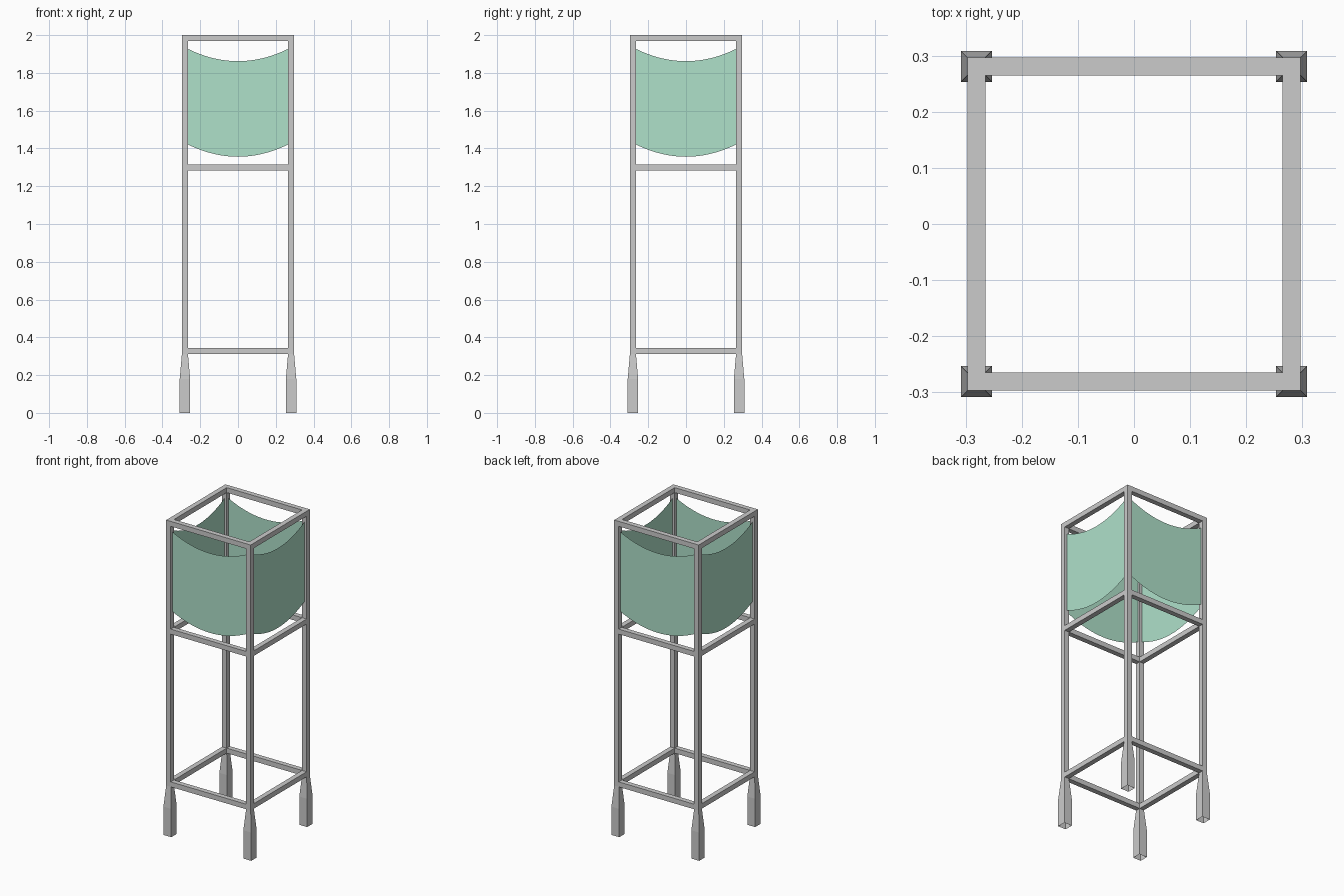
import bpy, bmesh
from math import pi
from mathutils import Matrix, Vector

if "Cube" in bpy.data.objects:
    bpy.data.objects.remove(bpy.data.objects["Cube"])

C = 0.281      # post centre line
H = 0.016      # half width of the square tube
IN = C - H     # inner face of the posts


def make_object(name, bm, material=None):
    bmesh.ops.recalc_face_normals(bm, faces=bm.faces)
    mesh = bpy.data.meshes.new(name)
    bm.to_mesh(mesh)
    bm.free()
    obj = bpy.data.objects.new(name, mesh)
    bpy.context.collection.objects.link(obj)
    if material:
        mesh.materials.append(material)
    return obj


def leg(name, sx, sy):
    # square tube with a thicker tapered foot, open underneath
    bm = bmesh.new()
    rings = []
    for z, h in ((0, 0.0275), (0.18, 0.0275), (0.312, H), (2.0, H)):
        rings.append([bm.verts.new((sx * C + a * h, sy * C + b * h, z))
                      for a, b in ((-1, -1), (1, -1), (1, 1), (-1, 1))])
    for lo, hi in zip(rings, rings[1:]):
        for i in range(4):
            j = (i + 1) % 4
            bm.faces.new((lo[i], lo[j], hi[j], hi[i]))
    bm.faces.new(rings[-1])
    make_object(name, bm)


def rail(name, turn, z):
    # horizontal bar between two posts
    bm = bmesh.new()
    size = Matrix.Diagonal((2 * IN, 2 * H, 2 * H, 1))
    bmesh.ops.create_cube(bm, size=1, matrix=turn @ Matrix.Translation((0, -C, z)) @ size)
    make_object(name, bm)


def panel(name, turn, material, segments=24):
    # thin fabric sheet with sagging top and bottom edges
    bm = bmesh.new()
    top, bottom = [], []
    for i in range(segments + 1):
        t = 2 * i / segments - 1
        sag = 0.065 * (1 - t * t)
        for row, z in ((top, 1.927), (bottom, 1.421)):
            row.append(bm.verts.new(turn @ Vector((t * IN, -C, z - sag))))
    bm.faces.new(bottom + top[::-1])
    make_object(name, bm, material)


fabric = bpy.data.materials.new("green_fabric")
fabric.diffuse_color = (0.43, 0.75, 0.59, 1)
fabric.use_nodes = True
fabric.node_tree.nodes["Principled BSDF"].inputs["Base Color"].default_value = fabric.diffuse_color

# four legs
for fb, sy in (("front", -1), ("back", 1)):
    for lr, sx in (("left", -1), ("right", 1)):
        leg(f"{fb}_{lr}_leg", sx, sy)

# rails and fabric on each side
for k, side in enumerate(("front", "right", "back", "left")):
    turn = Matrix.Rotation(k * pi / 2, 4, 'Z')
    for level, z in (("lower", 0.328), ("middle", 1.299), ("top", 2 - H)):
        rail(f"{side}_{level}_rail", turn, z)
    panel(f"{side}_fabric_panel", turn, fabric)
